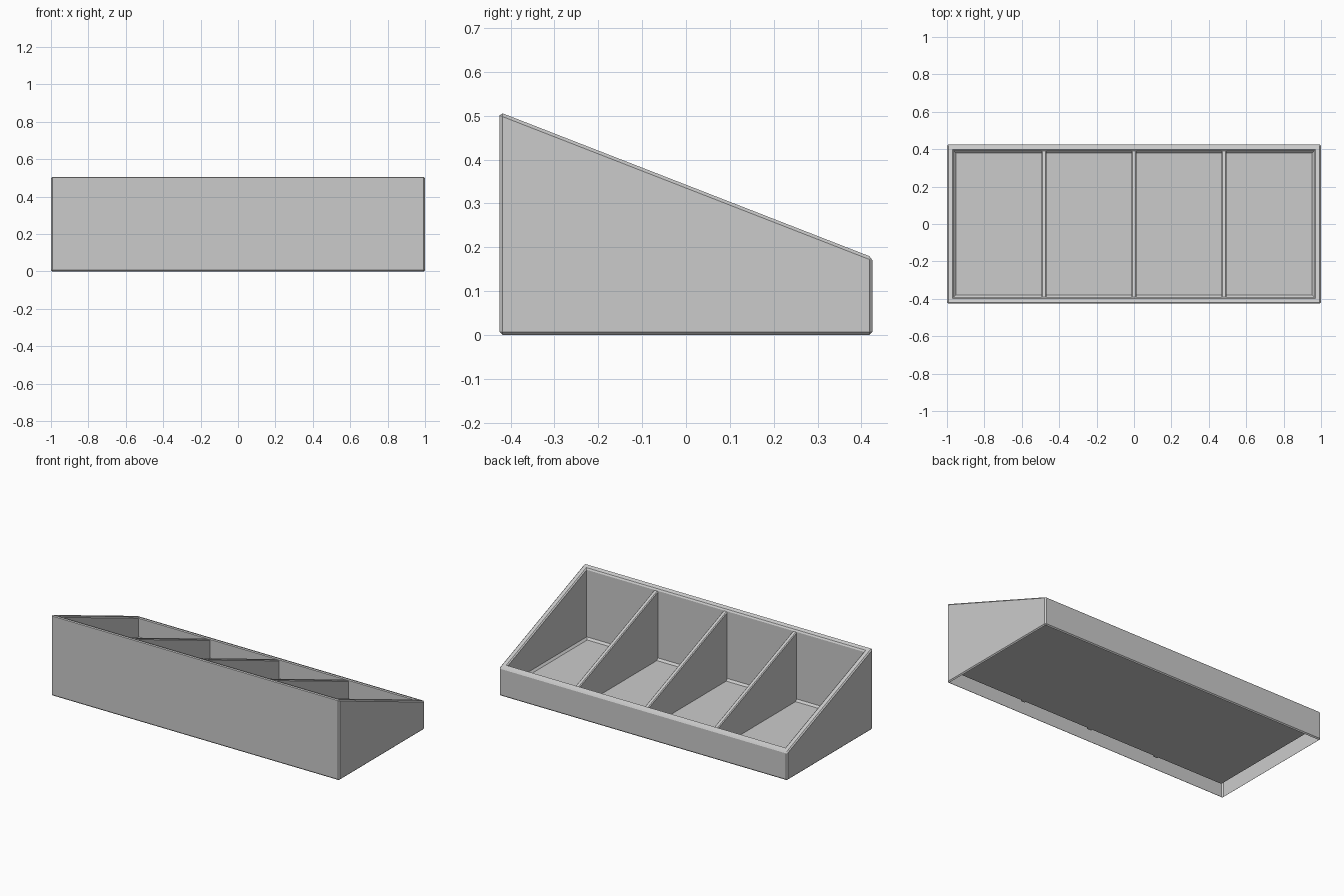
import bpy, bmesh
from mathutils import Vector

cube = bpy.data.objects.get("Cube")
if cube:
    bpy.data.objects.remove(cube, do_unlink=True)

GREY = (0.6, 0.6, 0.6, 1)
HALF_X, HALF_Y = 1.0, 0.425
FRONT_Z, BACK_Z = 0.508, 0.177
RIM, FLOOR, CHAMFER, BEVEL = 0.037, 0.055, 0.012, 0.007

grey = bpy.data.materials.new("plain_grey")
grey.use_nodes = True
grey.diffuse_color = GREY
grey.node_tree.nodes["Principled BSDF"].inputs["Base Color"].default_value = GREY


def slope_z(y):
    """Height of the sloping rim at depth y."""
    return FRONT_Z + (BACK_Z - FRONT_Z) * (y + HALF_Y) / (2 * HALF_Y)


def wedge(bm, x0, x1, y0, y1, bottom, drop=0):
    """Closed block whose top follows the rim slope."""
    side = [(y0, bottom), (y1, bottom), (y1, slope_z(y1) - drop), (y0, slope_z(y0) - drop)]
    face = bm.faces.new([bm.verts.new((x0, y, z)) for y, z in side])
    ext = bmesh.ops.extrude_face_region(bm, geom=[face])
    moved = [v for v in ext["geom"] if isinstance(v, bmesh.types.BMVert)]
    bmesh.ops.translate(bm, verts=moved, vec=Vector((x1 - x0, 0, 0)))
    bmesh.ops.recalc_face_normals(bm, faces=bm.faces)


def finish(bm, name):
    bmesh.ops.recalc_face_normals(bm, faces=bm.faces)
    mesh = bpy.data.meshes.new(name)
    bm.to_mesh(mesh)
    bm.free()
    mesh.materials.append(grey)
    obj = bpy.data.objects.new(name, mesh)
    bpy.context.collection.objects.link(obj)


# Tray: sloped outer shell, rim and sunken inner floor, open underneath
bm = bmesh.new()
wedge(bm, -HALF_X, HALF_X, -HALF_Y, HALF_Y, 0)
outer_edges = list(bm.edges)
bm.normal_update()
top = max(bm.faces, key=lambda f: f.normal.z)
bmesh.ops.inset_region(bm, faces=[top], thickness=RIM, use_even_offset=True)
rim_edges = list(top.edges)

# Inner walls drop to the floor, with a small chamfer at the foot
for level, shrink in ((FLOOR + CHAMFER, 0), (FLOOR, CHAMFER)):
    ext = bmesh.ops.extrude_discrete_faces(bm, faces=[top])
    top = ext["faces"][0]
    for v in top.verts:
        v.co.z = level
        v.co.x -= shrink if v.co.x > 0 else -shrink
        v.co.y -= shrink if v.co.y > 0 else -shrink

bmesh.ops.bevel(bm, geom=outer_edges + rim_edges, offset=BEVEL, segments=1,
                affect='EDGES', profile=0.5)
bm.normal_update()
under = [f for f in bm.faces if all(v.co.z < 0.001 for v in f.verts)]
bmesh.ops.delete(bm, geom=under, context='FACES')
finish(bm, "tray")

# Dividers: three thin sloped panels making four compartments
inner = HALF_X - RIM
for i, name in enumerate(("right_divider", "middle_divider", "left_divider")):
    x = (i - 1) * inner / 2
    bm = bmesh.new()
    wedge(bm, x - 0.014, x + 0.014, -HALF_Y + RIM - 0.001, HALF_Y - RIM + 0.001, FLOOR, 0.008)
    long_top = [e for e in bm.edges
                if all(v.co.z > slope_z(v.co.y) - 0.01 for v in e.verts)
                and abs(e.verts[0].co.y - e.verts[1].co.y) > 0.1]
    bmesh.ops.bevel(bm, geom=long_top, offset=0.005, segments=1, affect='EDGES', profile=0.5)
    finish(bm, name)
